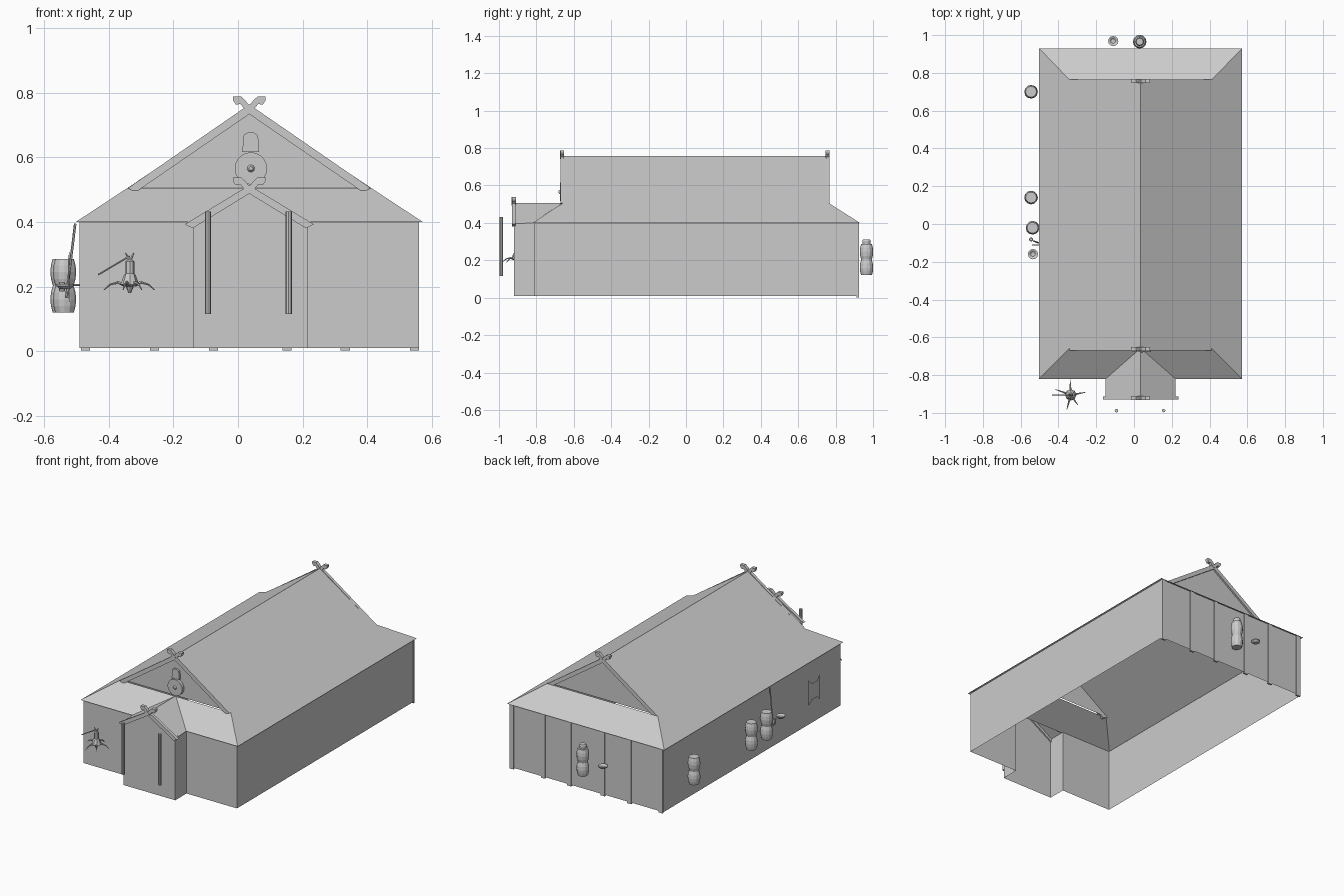
import bpy, bmesh, math
from mathutils import Vector

if "Cube" in bpy.data.objects:
    bpy.data.objects.remove(bpy.data.objects["Cube"])

CX = 0.035  # ridge line of hall and porch


def finish(name, bm):
    bmesh.ops.remove_doubles(bm, verts=bm.verts, dist=1e-5)
    bmesh.ops.recalc_face_normals(bm, faces=bm.faces)
    me = bpy.data.meshes.new(name)
    bm.to_mesh(me)
    bm.free()
    ob = bpy.data.objects.new(name, me)
    bpy.context.collection.objects.link(ob)
    return ob


def sheets(name, polys):
    bm = bmesh.new()
    for p in polys:
        bm.faces.new([bm.verts.new(v) for v in p])
    return finish(name, bm)


def prism(name, profiles, y0, y1):
    """Extrude x-z outlines from y0 to y1."""
    bm = bmesh.new()
    for pts in profiles:
        a = [bm.verts.new((x, y0, z)) for x, z in pts]
        b = [bm.verts.new((x, y1, z)) for x, z in pts]
        bm.faces.new(a)
        bm.faces.new(b[::-1])
        for i in range(len(pts)):
            j = (i + 1) % len(pts)
            bm.faces.new((a[i], b[i], b[j], a[j]))
    return finish(name, bm)


def lathe(name, profile, loc, n=12):
    bm = bmesh.new()
    rings = [[bm.verts.new((r * math.cos(2 * math.pi * k / n),
                            r * math.sin(2 * math.pi * k / n), z)) for k in range(n)]
             for r, z in profile]
    for a, b in zip(rings, rings[1:]):
        for k in range(n):
            bm.faces.new((a[k], a[(k + 1) % n], b[(k + 1) % n], b[k]))
    bm.faces.new(rings[0])
    bm.faces.new(rings[-1])
    ob = finish(name, bm)
    ob.location = loc
    return ob


def rod(name, p, q, r, n=8, r2=None):
    p, q = Vector(p), Vector(q)
    ob = lathe(name, [(r, 0), (r if r2 is None else r2, (q - p).length)], p, n)
    ob.rotation_euler = (q - p).to_track_quat('Z', 'Y').to_euler()
    return ob


def wall(name, a, b, z0, z1, panels=1):
    a, b = Vector(a), Vector(b)
    cuts = [a.lerp(b, i / panels) for i in range(panels + 1)]
    sheets(name, [[(p.x, p.y, z0), (q.x, q.y, z0), (q.x, q.y, z1), (p.x, p.y, z1)]
                  for p, q in zip(cuts, cuts[1:])])


# hall walls, open underneath and open into the porch
XL, XR, YF, YB = -0.49, 0.56, -0.81, 0.92
PL, PR, PF = -0.14, 0.215, -0.92
wall("left_wall", (XL, YF), (XL, YB), 0.01, 0.4, 8)
wall("right_wall", (XR, YF), (XR, YB), 0.01, 0.4, 8)
wall("back_wall", (XL, YB), (XR, YB), 0.01, 0.4)
wall("front_wall_left", (XL, YF), (PL, YF), 0.01, 0.4)
wall("front_wall_right", (PR, YF), (XR, YF), 0.01, 0.4)

# porch walls with pointed front
wall("porch_left_wall", (PL, PF), (PL, YF), 0.01, 0.4)
wall("porch_right_wall", (PR, PF), (PR, YF), 0.01, 0.4)
sheets("porch_front", [[(PL, PF, 0.01), (PR, PF, 0.01), (PR, PF, 0.4),
                        (CX, PF, 0.5), (PL, PF, 0.4)]])

# main roof: two slopes with a short hip skirt below each gable
EX, GX, EZ, GZ, RZ = 0.5375, 0.378, 0.40, 0.505, 0.758
E0, E1, G0, G1 = -0.82, 0.93, -0.66, 0.765
for side, s in (("left", -1), ("right", 1)):
    e, g = CX + s * EX, CX + s * GX
    sheets(side + "_roof", [[(e, E0, EZ), (e, E1, EZ), (g, G1, GZ), (CX, G1, RZ),
                             (CX, G0, RZ), (g, G0, GZ)]])
for end, ye, yg, yw in (("front", E0, G0, G0 + 0.01), ("back", E1, G1, G1 - 0.01)):
    sheets(end + "_hip", [[(CX - EX, ye, EZ), (CX + EX, ye, EZ),
                           (CX + GX, yg, GZ), (CX - GX, yg, GZ)]])
    sheets(end + "_gable", [[(CX - GX, yw, GZ), (CX + GX, yw, GZ), (CX, yw, RZ)]])

# porch roof running back into the front hip
for side, s in (("left", -1), ("right", 1)):
    x = CX + s * 0.185
    sheets("porch_roof_" + side, [[(x, -0.925, 0.395), (x, -0.82, 0.4),
                                   (CX, -0.658, 0.507), (CX, -0.925, 0.507)]])


# crossed gable boards with curled heads
def barge(name, y, half, zlow, ztop, w):
    outs, heads = [], []
    for s in (-1, 1):
        outs.append([(CX - s * half, zlow), (CX - s * (half - 0.025), zlow - 0.012),
                     (CX, ztop - w), (CX + s * 0.012, ztop + 0.002), (CX, ztop + 0.006)])
        heads.append([(CX + s * x, ztop + z) for x, z in
                      ((-0.012, -0.012), (0.012, 0.018), (0.025, 0.03), (0.05, 0.03),
                       (0.05, 0.018), (0.042, 0.006), (0.036, 0.006), (0.028, 0.008),
                       (0.008, -0.016))])
    prism(name + "_boards", outs, y - 0.009, y + 0.009)
    for i, h in enumerate(heads):
        prism(f"{name}_head_{i}", [h], y - 0.011 + i * 0.001, y + 0.010 + i * 0.001)


barge("front_gable", -0.662, 0.376, 0.505, 0.758, 0.024)
barge("back_gable", 0.757, 0.376, 0.505, 0.758, 0.024)
barge("porch_gable", -0.921, 0.2, 0.393, 0.508, 0.02)

# round shield and plaque on the front gable
disc = [(CX + 0.005 + 0.05 * math.cos(a * math.pi / 10),
         0.566 + 0.05 * math.sin(a * math.pi / 10)) for a in range(20)]
prism("gable_shield", [disc], -0.674, -0.655)
rod("shield_boss", (CX + 0.005, -0.672, 0.566), (CX + 0.005, -0.682, 0.566), 0.013, 10, 0.006)
prism("gable_plaque", [[(0.013, 0.617), (0.065, 0.617), (0.065, 0.645), (0.06, 0.67),
                        (0.048, 0.677), (0.03, 0.677), (0.018, 0.67)]], -0.667, -0.655)

# free posts in front of the porch
for i, x in enumerate((-0.093, 0.157)):
    rod(f"porch_post_{i}", (x, -0.988, 0.115), (x, -0.988, 0.432), 0.0095)

# posts set in the back wall
for i, x in enumerate((-0.472, -0.258, -0.076, 0.152, 0.332, 0.547)):
    prism(f"back_post_{i}", [[(x - 0.014, 0.002), (x + 0.014, 0.002),
                              (x + 0.014, 0.402), (x - 0.014, 0.402)]], 0.912, 0.924)

# stacked barrels and flat bowls along the walls
BARREL = [(0.029, 0), (0.034, 0.02), (0.036, 0.04), (0.034, 0.062), (0.028, 0.083),
          (0.034, 0.104), (0.036, 0.126), (0.034, 0.146), (0.029, 0.166)]
for i, (x, y) in enumerate(((-0.545, 0.70), (-0.545, 0.14), (-0.537, -0.02), (0.03, 0.965))):
    lathe(f"barrel_{i}", BARREL, (x, y, 0.12))
lathe("barrel_lid", [(0.02, 0), (0.022, 0.018), (0.018, 0.026)], (0.03, 0.965, 0.286))
for i, (x, y, z) in enumerate(((-0.11, 0.968, 0.2), (-0.535, -0.16, 0.193))):
    lathe(f"bowl_{i}", [(0.016, 0), (0.027, 0.009), (0.027, 0.015), (0.021, 0.014),
                        (0.012, 0.007)], (x, y, z))

# tools leaning on the left wall
rod("leaning_spear", (-0.532, -0.09, 0.165), (-0.504, -0.1, 0.395), 0.004, 6)
lathe("spear_cup", [(0.008, 0), (0.011, 0.015), (0.008, 0.03)], (-0.545, -0.082, 0.185), 8)
rod("wall_hook", (-0.54, -0.112, 0.205), (-0.49, -0.112, 0.205), 0.003, 6)

# stretched hide hanging beside the left wall
hy = [(-0.055, 0.31, 0.15), (-0.025, 0.28, 0.18), (0.025, 0.28, 0.18), (0.055, 0.31, 0.15)]
sheets("stretched_hide",
       [[(-0.528 + 2 * (a[0] ** 2), -0.505 + a[0], a[2]), (-0.528 + 2 * (b[0] ** 2), -0.505 + b[0], b[2]),
         (-0.528 + 2 * (b[0] ** 2), -0.505 + b[0], b[1]), (-0.528 + 2 * (a[0] ** 2), -0.505 + a[0], a[1])]
        for a, b in zip(hy, hy[1:])])

# brazier with curved arms, to the left of the porch
bx, by = -0.335, -0.905
lathe("brazier_body", [(0.004, 0.18), (0.012, 0.2), (0.03, 0.207), (0.026, 0.215), (0.018, 0.237),
                       (0.014, 0.24), (0.014, 0.278), (0.009, 0.282)], (bx, by, 0), 8)
for i, (deg, ln) in enumerate(((92, 0.08), (10, 0.078), (-55, 0.065), (-105, 0.08), (160, 0.085))):
    d = Vector((math.cos(math.radians(deg)), math.sin(math.radians(deg)), 0))
    pts = [Vector((bx, by, z)) + d * ln * t for t, z in
           ((0.2, 0.205), (0.45, 0.213), (0.75, 0.207), (1, 0.19))]
    for k in range(3):
        rod(f"brazier_arm_{i}_{k}", pts[k], pts[k + 1], 0.006 - 0.0015 * k, 6, 0.0045 - 0.0015 * k)
for s in (-1, 1):
    rod("brazier_horn", (bx, by, 0.278), (bx + s * 0.013, by, 0.305), 0.006, 6, 0.002)
rod("brazier_poker", (bx - 0.098, by, 0.237), (bx, by, 0.295), 0.003, 6)
